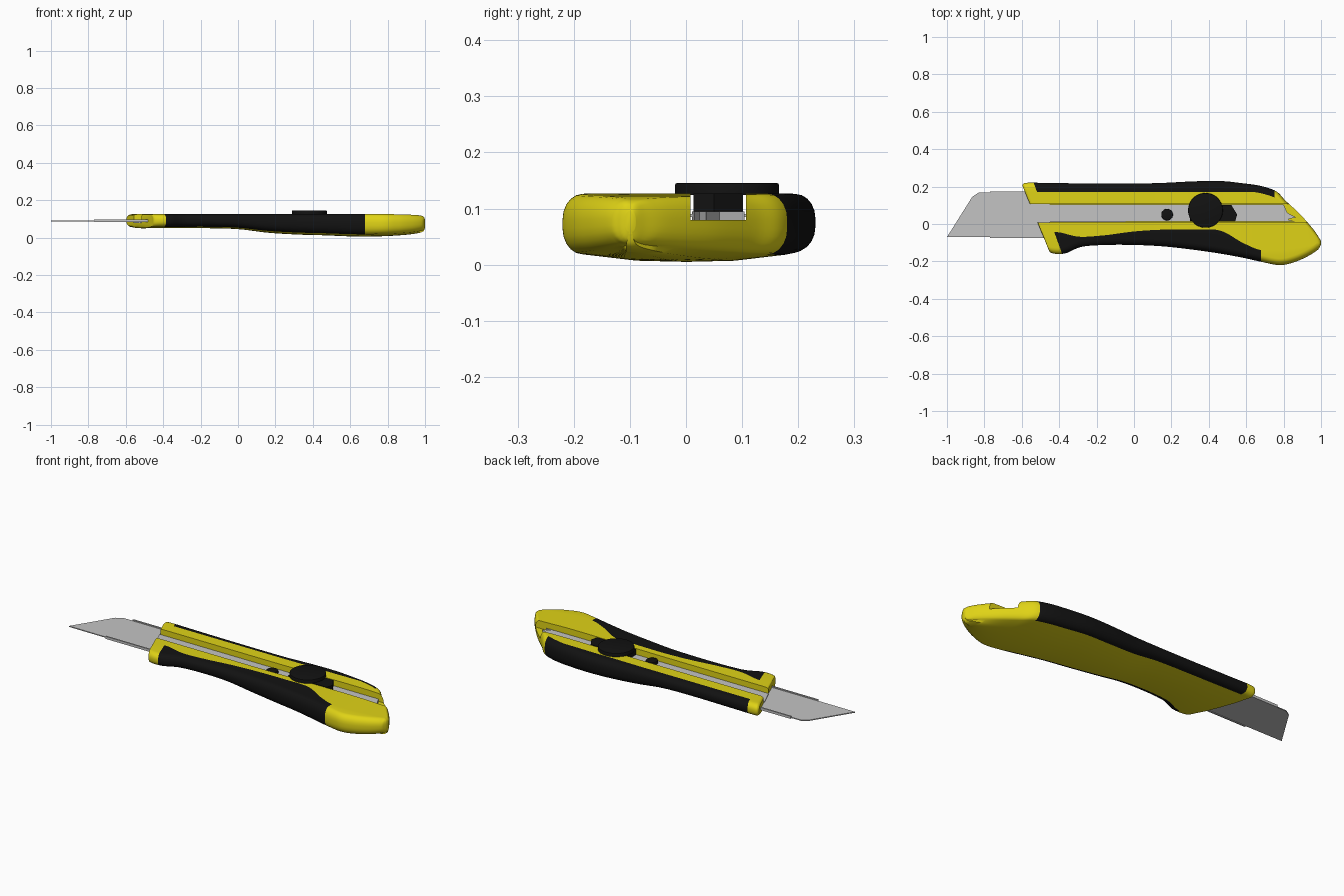
import bpy, bmesh, math
from mathutils import Vector

if "Cube" in bpy.data.objects:
    bpy.data.objects.remove(bpy.data.objects["Cube"])


def material(name, rgb):
    m = bpy.data.materials.new(name)
    m.diffuse_color = (*rgb, 1)
    m.use_nodes = True
    m.node_tree.nodes["Principled BSDF"].inputs["Base Color"].default_value = m.diffuse_color
    return m


YELLOW = material("yellow plastic", (0.74, 0.65, 0.008))
BLACK = material("black rubber", (0.006, 0.006, 0.006))
GREY = material("grey steel", (0.55, 0.55, 0.55))


def make_object(name, bm, mats, smooth=True):
    bmesh.ops.recalc_face_normals(bm, faces=bm.faces)
    me = bpy.data.meshes.new(name)
    bm.to_mesh(me)
    bm.free()
    ob = bpy.data.objects.new(name, me)
    bpy.context.collection.objects.link(ob)
    for m in mats:
        me.materials.append(m)
    if smooth:
        shade(ob)
    return ob


def shade(ob):
    bpy.ops.object.select_all(action='DESELECT')
    ob.select_set(True)
    bpy.context.view_layer.objects.active = ob
    bpy.ops.object.shade_smooth_by_angle(angle=math.radians(35))


def plate(name, outline, z0, z1, mat, bevel=0.0):
    """Flat outline extruded from z0 to z1, with an optional top bevel."""
    bm = bmesh.new()
    base = bm.faces.new([bm.verts.new((x, y, z0)) for x, y in outline])
    ext = bmesh.ops.extrude_face_region(bm, geom=[base])
    top = [v for v in ext["geom"] if isinstance(v, bmesh.types.BMVert)]
    bmesh.ops.translate(bm, verts=top, vec=(0, 0, z1 - z0))
    if bevel:
        edges = [e for e in bm.edges if all(v.co.z > z1 - 1e-5 for v in e.verts)]
        bmesh.ops.bevel(bm, geom=edges, offset=bevel, segments=2, profile=0.5, affect='EDGES')
    return make_object(name, bm, [mat])


def circle(cx, cy, r, n=48):
    return [(cx + r * math.cos(2 * math.pi * i / n), cy + r * math.sin(2 * math.pi * i / n))
            for i in range(n)]


# Handle stations: back edge x, y; front edge x, y; bottom z; top z; front grip line y
STATIONS = [
    (-.597, .205, -.457, -.135, .058, .117, -.06),
    (-.587, .218, -.447, -.152, .050, .124, -.05),
    (-.55, .221, -.41, -.160, .050, .125, -.045),
    (-.49, .220, -.36, -.155, .050, .125, -.045),
    (-.36, .218, -.28, -.122, .050, .125, -.068),
    (-.18, .216, -.15, -.112, .050, .125, -.06),
    (0, .216, 0, -.112, .045, .125, -.04),
    (.16, .220, .16, -.120, .026, .125, -.03),
    (.32, .228, .32, -.138, .016, .126, -.03),
    (.46, .230, .46, -.158, .012, .126, -.035),
    (.58, .218, .58, -.180, .007, .127, -.10),
    (.68, .203, .68, -.202, .005, .127, -.14),
    (.76, .175, .78, -.220, .007, .126, -.14),
    (.81, .125, .86, -.203, .010, .124, -.13),
    (.89, .050, .93, -.172, .016, .122, -.12),
    (.96, -.03, .98, -.140, .025, .118, -.11),
    (.99, -.075, .995, -.120, .035, .110, -.1),
    (1.0, -.09, 1.0, -.108, .055, .095, -.1),
]


def spline(rows, steps):
    """Catmull-Rom through all rows."""
    out = []
    for i in range(len(rows) - 1):
        a, b, c, d = (rows[max(0, min(len(rows) - 1, i + k))] for k in (-1, 0, 1, 2))
        for s in range(steps):
            t = s / steps
            out.append([0.5 * (2 * q + (r - p) * t + (2 * p - 5 * q + 4 * r - w) * t * t
                               + (3 * q - p - 3 * r + w) * t ** 3)
                        for p, q, r, w in zip(a, b, c, d)])
    out.append(list(rows[-1]))
    return out


def section(row):
    """Rounded cross-section between the front and back edges."""
    xu, yu, xl, yl, zb, zt, grip = row
    up, low = Vector((xu, yu)), Vector((xl, yl))
    w, h = (up - low).length, zt - zb
    r = min(0.035, 0.35 * w) / w
    bulge = 0.1 * h
    rz = 0.38 * h
    arc = [math.pi / 2 * k / 5 for k in range(6)]
    top = [(r * (1 - math.cos(a)), zt - rz * (1 - math.sin(a))) for a in arc]
    bot = [(r * (1 - math.cos(a)), zb + bulge + rz * (1 - math.sin(a))) for a in arc]
    fl = max(r + 0.01, min(0.47, (grip - yl) / (yu - yl)))
    fu = min(1 - r - 0.01, max(0.53, (0.172 - yl) / (yu - yl)))
    pts = top + [(fl, zt), (fu, zt)] + [(1 - f, z) for f, z in reversed(top)]
    pts += [(1 - f, z) for f, z in bot]
    pts += [(f, zb + bulge * (2 * f - 1) ** 2) for f in (0.7, 0.5, 0.3)]
    pts += list(reversed(bot))
    return [(*low.lerp(up, f), z) for f, z in pts]


# Handle, with the rubber grips as face regions on both long sides
rows = spline(STATIONS, 7)
bm = bmesh.new()
rings = [[bm.verts.new(p) for p in section(r)] for r in rows]
n = len(rings[0])
for i in range(len(rings) - 1):
    for j in range(n):
        k = (j + 1) % n
        f = bm.faces.new((rings[i][j], rings[i][k], rings[i + 1][k], rings[i + 1][j]))
        front_grip = (j <= 5 or j >= 23) and -0.39 < rows[i][2] < 0.68
        back_grip = 7 <= j <= 18 and -0.54 < rows[i][0] < 0.75
        f.material_index = 1 if front_grip or back_grip else 0
bm.faces.new(rings[0])
bm.faces.new(rings[-1])
handle = make_object("handle", bm, [YELLOW, BLACK], smooth=False)

# Slide channel cut along the top
cutter = plate("channel_cutter", [(-.8, .008), (1.2, .008), (1.2, .107), (-.8, .107)],
               0.08, 0.2, YELLOW)
cutter.hide_render = True
mod = handle.modifiers.new("channel", 'BOOLEAN')
mod.operation = 'DIFFERENCE'
mod.solver = 'EXACT'
mod.object = cutter
bpy.context.view_layer.objects.active = handle
bpy.ops.object.modifier_apply(modifier=mod.name)
bpy.data.objects.remove(cutter)
shade(handle)

# Blade and the thin carrier lips along its edges
plate("blade", [(-1, -.07), (-.45, -.072), (-.45, .168), (-.83, .168), (-.865, .145)],
      0.085, 0.090, GREY)
plate("carrier_lip_front", [(-.77, -.076), (-.44, -.076), (-.44, -.068), (-.77, -.068)],
      0.082, 0.096, GREY)
plate("carrier_lip_back", [(-.77, .166), (-.5, .166), (-.5, .174), (-.77, .174)],
      0.082, 0.096, GREY)

# Steel rail in the channel, with a forked tail
plate("rail", [(-.52, .011), (.86, .014), (.82, .024), (.865, .036), (.82, .06),
               (.80, .104), (-.56, .104)], 0.079, 0.095, GREY)

# Slider, thumb knob and stop pin
plate("slider", [(.30, .013), (.54, .013), (.552, .05), (.52, .102), (.30, .102)],
      0.09, 0.127, BLACK)
plate("thumb_knob", circle(.382, .073, .093), 0.124, 0.146, BLACK, 0.005)
plate("stop_pin", circle(.177, .05, .031, 32), 0.09, 0.112, BLACK, 0.003)
